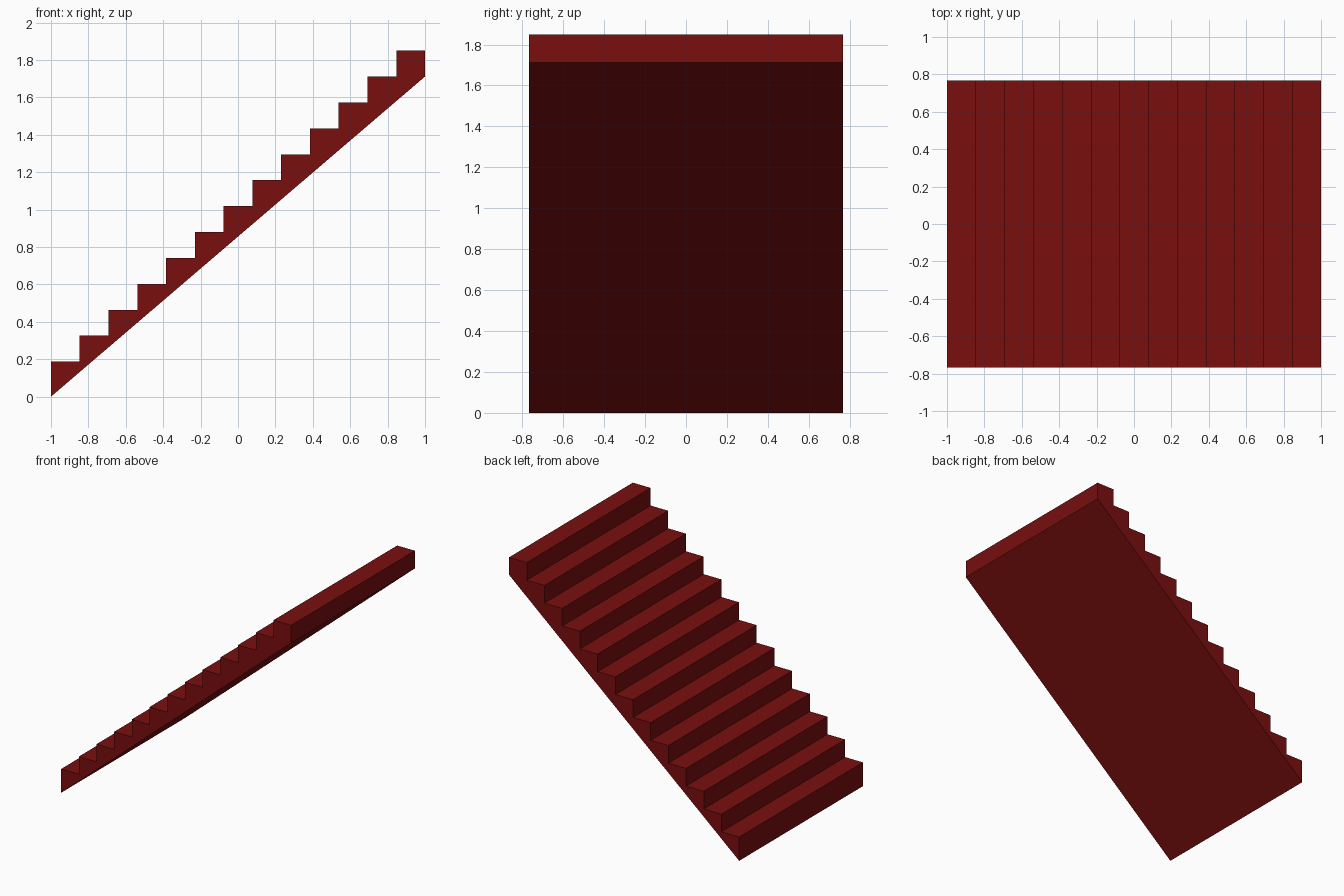
import bpy
import bmesh

if "Cube" in bpy.data.objects:
    bpy.data.objects.remove(bpy.data.objects["Cube"])

STEPS = 13
RUN = 2.0 / STEPS          # tread depth
FIRST = 0.187              # top of the lowest step
TOP = 1.85                 # top of the highest step
RISE = (TOP - FIRST) / (STEPS - 1)
HALF_WIDTH = 0.768

red = bpy.data.materials.new("dark red")
red.diffuse_color = (0.19, 0.0045, 0.0045, 1)
red.use_nodes = True
red.node_tree.nodes["Principled BSDF"].inputs["Base Color"].default_value = red.diffuse_color

# Stepped side profile with a straight sloping underside
profile = [(-1.0, 0.0), (1.0, TOP - RISE)]
for i in reversed(range(STEPS)):
    z = FIRST + i * RISE
    profile += [(-1 + (i + 1) * RUN, z), (-1 + i * RUN, z)]

# Extrude the profile across the stair width
bm = bmesh.new()
side = bm.faces.new([bm.verts.new((x, -HALF_WIDTH, z)) for x, z in profile])
result = bmesh.ops.extrude_face_region(bm, geom=[side], use_keep_orig=True)
moved = [v for v in result["geom"] if isinstance(v, bmesh.types.BMVert)]
bmesh.ops.translate(bm, verts=moved, vec=(0, 2 * HALF_WIDTH, 0))
bmesh.ops.recalc_face_normals(bm, faces=bm.faces)

mesh = bpy.data.meshes.new("staircase")
bm.to_mesh(mesh)
bm.free()
mesh.materials.append(red)
stairs = bpy.data.objects.new("staircase", mesh)
bpy.context.collection.objects.link(stairs)
